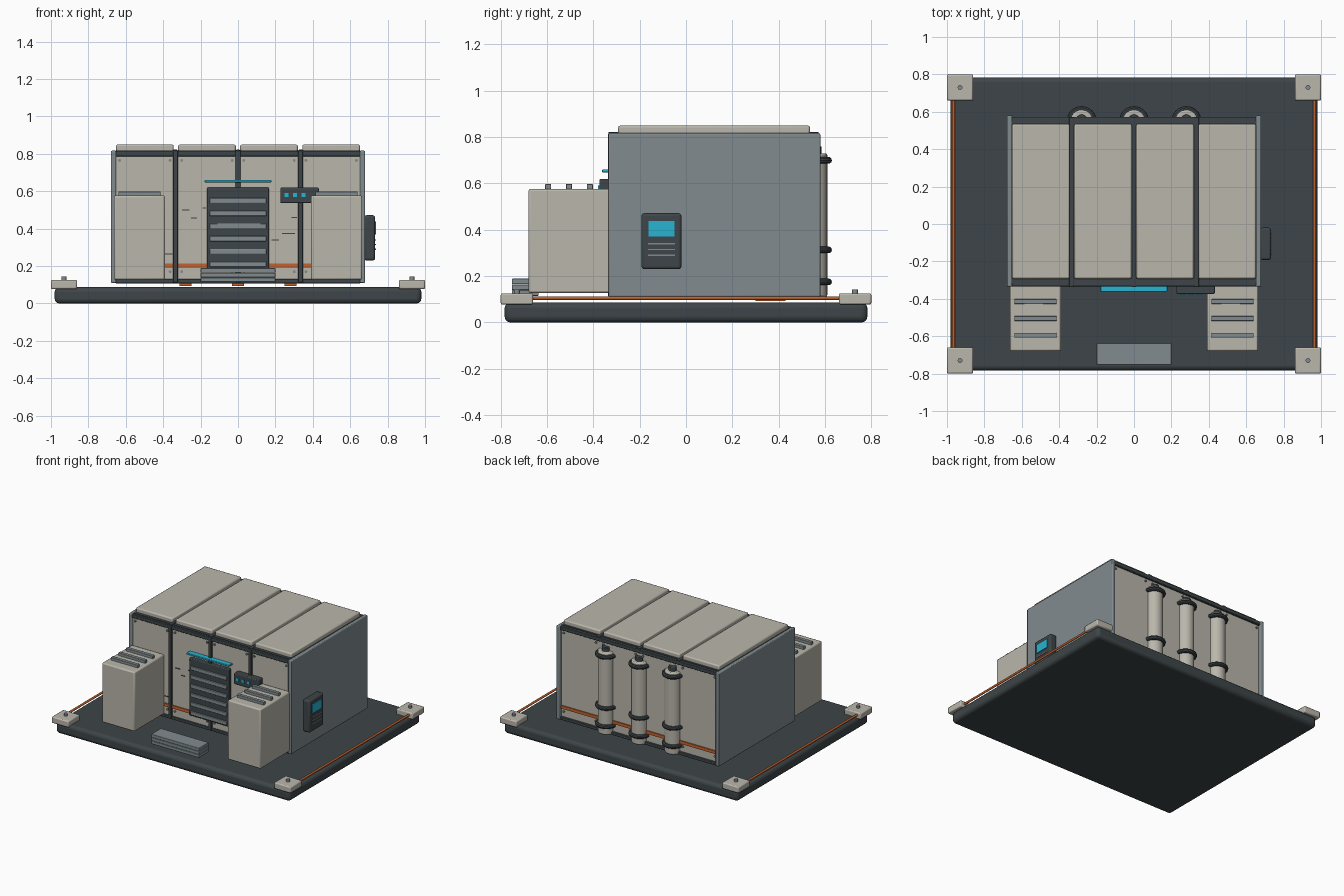
import bpy
from math import radians


def mat(name, rgb):
    m = bpy.data.materials.new(name)
    m.diffuse_color = (*rgb, 1)
    return m


BEIGE = mat("beige", (0.49, 0.47, 0.41))
DARK = mat("dark", (0.048, 0.06, 0.065))
STEEL = mat("steel", (0.22, 0.26, 0.275))
ORANGE = mat("orange", (0.55, 0.12, 0.025))
CYAN = mat("cyan", (0.02, 0.46, 0.65))


def finish(name, m, bevel=0, segs=2):
    o = bpy.context.object
    o.name = name
    o.data.materials.append(m)
    if bevel:
        b = o.modifiers.new("bevel", 'BEVEL')
        b.width, b.segments = bevel, segs
        b.limit_method = 'ANGLE'
        b.angle_limit = radians(40)
    bpy.ops.object.shade_smooth_by_angle(angle=radians(35))
    return o


def box(name, x, y, z, m, bevel=0.0, segs=2):
    """Box from (min, max) ranges."""
    r = (x, y, z)
    bpy.ops.mesh.primitive_cube_add(size=1, location=[(a + b) / 2 for a, b in r])
    bpy.context.object.scale = [b - a for a, b in r]
    bpy.ops.object.transform_apply(location=False, rotation=False)
    return finish(name, m, bevel, segs)


def cyl(name, loc, r, h, m, axis='Z', bevel=0, verts=24):
    rot = {'X': (0, radians(90), 0), 'Y': (radians(90), 0, 0), 'Z': (0, 0, 0)}[axis]
    bpy.ops.mesh.primitive_cylinder_add(vertices=verts, radius=r, depth=h, location=loc, rotation=rot)
    return finish(name, m, bevel)


# Base platform with corner blocks and side cables
box("base_platform", (-0.98, 0.98), (-0.783, 0.783), (0, 0.087), DARK, 0.025, 3)
for sx in (-1, 1):
    for sy in (-1, 1):
        cx, cy = sx * 0.93, sy * 0.73
        box("corner_block", (cx - 0.07, cx + 0.07), (cy - 0.07, cy + 0.07), (0.077, 0.126), BEIGE, 0.008)
        cyl("corner_bolt", (cx, cy, 0.133), 0.013, 0.02, STEEL, verts=12)
    cyl("side_cable", (sx * 0.965, 0, 0.105), 0.008, 1.36, ORANGE, 'Y', verts=12)

# Main body shell
box("body_core", (-0.655, 0.655), (-0.322, 0.555), (0.11, 0.80), BEIGE)
box("roof_deck", (-0.655, 0.655), (-0.315, 0.55), (0.795, 0.818), DARK)
for s in (-1, 1):
    a, b = sorted((s * 0.652, s * 0.68))
    box("side_panel", (a, b), (-0.335, 0.58), (0.11, 0.817), STEEL, 0.006)
for y0, y1, side in ((-0.333, -0.305, "front"), (0.54, 0.572, "back")):
    box(side + "_top_rail", (-0.655, 0.655), (y0, y1), (0.787, 0.815), DARK, 0.004)
    box(side + "_bottom_rail", (-0.655, 0.655), (y0, y1), (0.108, 0.13), DARK, 0.004)
box("front_stripe", (-0.65, 0.65), (-0.33, -0.31), (0.19, 0.213), ORANGE)
box("back_stripe", (-0.65, 0.65), (0.54, 0.563), (0.19, 0.213), ORANGE)

# Roof panels, seams and rivets
for i in range(4):
    cx = -0.498 + i * 0.332
    box("roof_panel", (cx - 0.154, cx + 0.154), (-0.293, 0.535), (0.81, 0.85), BEIGE, 0.009)
    for dx in (-0.135, 0.135):
        for z in (0.17, 0.765):
            cyl("front_rivet", (cx + dx, -0.324, z), 0.008, 0.012, STEEL, 'Y', verts=10)
            cyl("back_rivet", (cx + dx, 0.557, z), 0.008, 0.012, STEEL, 'Y', verts=10)
for x in (-0.335, 0, 0.335):
    box("front_seam", (x - 0.013, x + 0.013), (-0.337, -0.31), (0.112, 0.815), DARK, 0.004)
    box("roof_seam", (x - 0.012, x + 0.012), (-0.335, 0.572), (0.80, 0.822), DARK, 0.003)

# Front cabinets with top vents
for s in (-1, 1):
    a, b = sorted((s * 0.39, s * 0.664))
    box("front_cabinet", (a, b), (-0.68, -0.32), (0.127, 0.577), BEIGE, 0.009)
    for y in (-0.415, -0.505, -0.595):
        box("cabinet_vent", (a + 0.024, b - 0.024), (y - 0.013, y + 0.013), (0.572, 0.598), STEEL, 0.003)

# Louvred door, light bar and step
box("door", (-0.165, 0.165), (-0.347, -0.31), (0.185, 0.62), DARK, 0.006)
for i in range(6):
    z = 0.21 + i * 0.068
    box("door_slat", (-0.152, 0.152), (-0.355, -0.34), (z - 0.014, z + 0.014), STEEL, 0.003)
box("light_bar", (-0.178, 0.178), (-0.362, -0.32), (0.648, 0.661), CYAN, 0.003)
for i in range(3):
    z = 0.115 + i * 0.025
    box("step_layer", (-0.2, 0.2), (-0.752, -0.636), (z, z + 0.024), STEEL, 0.003)

# Front control box
box("control_box", (0.226, 0.432), (-0.374, -0.318), (0.537, 0.62), DARK, 0.006)
for x in (0.26, 0.305, 0.35):
    box("control_light", (x - 0.011, x + 0.011), (-0.379, -0.37), (0.57, 0.592), CYAN)

# Small surface marks on the front
for x, z, w in ((-0.28, 0.5, 0.04), (-0.235, 0.457, 0.03), (-0.18, 0.51, 0.02), (-0.37, 0.265, 0.04),
                (0.2, 0.34, 0.04), (0.27, 0.375, 0.07), (0.3, 0.46, 0.03)):
    box("front_mark", (x - w / 2, x + w / 2), (-0.326, -0.32), (z - 0.003, z + 0.003), DARK)

# Side console
box("console", (0.675, 0.733), (-0.192, -0.02), (0.23, 0.472), DARK, 0.012, 3)
box("console_screen", (0.725, 0.739), (-0.162, -0.05), (0.37, 0.438), CYAN)
for z in (0.29, 0.315, 0.34):
    box("console_line", (0.725, 0.737), (-0.165, -0.047), (z - 0.003, z + 0.003), STEEL)

# Back tubes with clamps, caps and outlets
for x in (-0.28, 0, 0.28):
    cyl("back_tube", (x, 0.55, 0.42), 0.06, 0.62, BEIGE, bevel=0.008, verts=32)
    cyl("tube_cap", (x, 0.555, 0.74), 0.03, 0.04, DARK, bevel=0.004)
    for z in (0.175, 0.313, 0.70):
        bpy.ops.mesh.primitive_torus_add(major_radius=0.065, minor_radius=0.015, major_segments=32,
                                         minor_segments=10, location=(x, 0.55, z))
        finish("tube_clamp", DARK)
    box("tube_outlet", (x - 0.032, x + 0.032), (0.3, 0.43), (0.093, 0.113), ORANGE)
